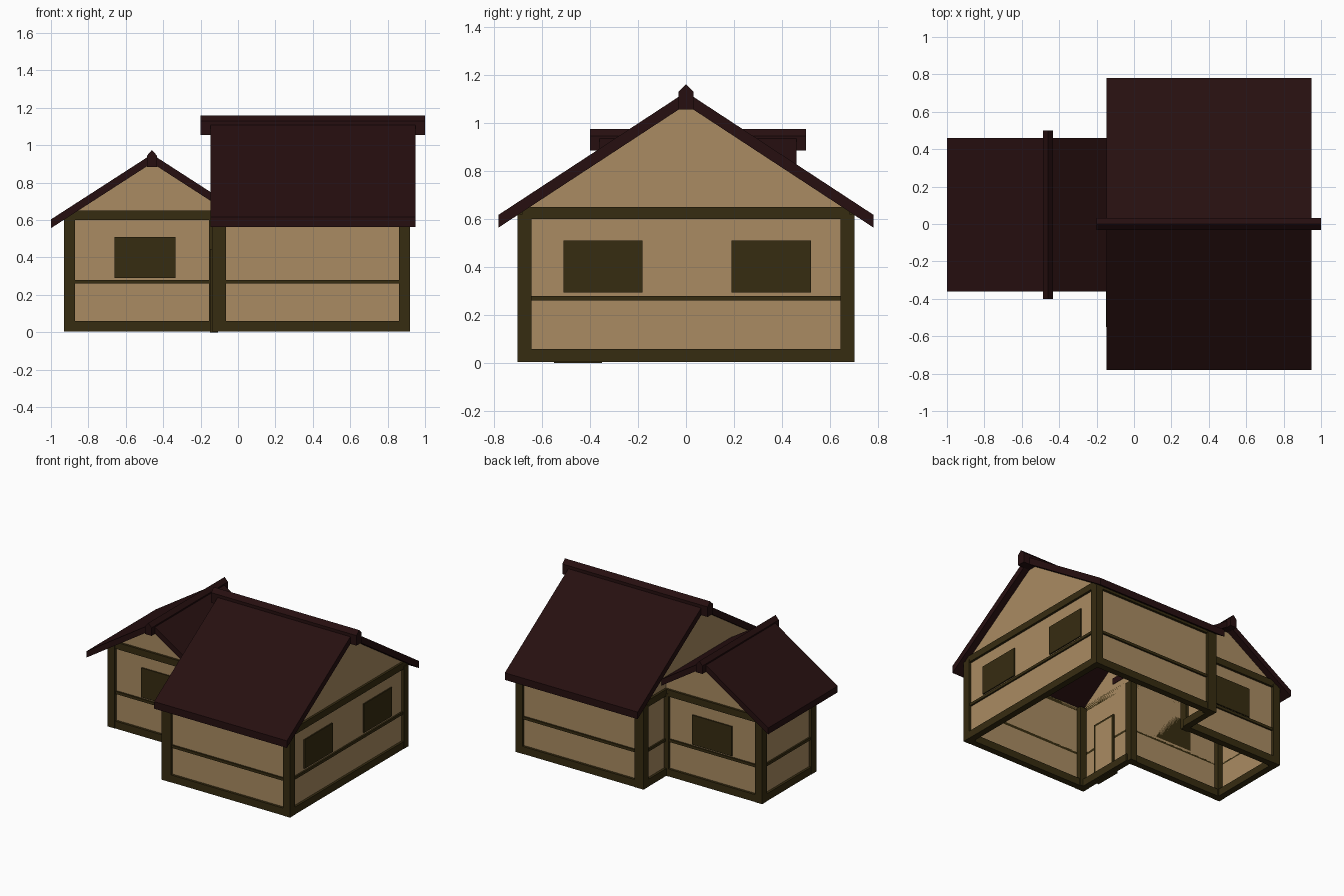
import bpy, bmesh
from mathutils import Vector

if "Cube" in bpy.data.objects:
    bpy.data.objects.remove(bpy.data.objects["Cube"])


def material(name, col):
    m = bpy.data.materials.new(name)
    m.diffuse_color = (*col, 1)
    m.use_nodes = True
    m.node_tree.nodes["Principled BSDF"].inputs["Base Color"].default_value = m.diffuse_color
    return m


PLASTER = material("tan plaster", (0.40, 0.26, 0.122))
TIMBER = material("dark olive timber", (0.037, 0.025, 0.0055))
ROOF = material("dark maroon roof", (0.0195, 0.0047, 0.005))


def make(name, bm, mat):
    me = bpy.data.meshes.new(name)
    bm.to_mesh(me)
    bm.free()
    me.materials.append(mat)
    ob = bpy.data.objects.new(name, me)
    bpy.context.collection.objects.link(ob)
    return ob


def box(name, x0, x1, y0, y1, z0, z1, mat=TIMBER):
    bm = bmesh.new()
    bmesh.ops.create_cube(bm, size=1)
    for v in bm.verts:
        v.co = (x0 + (v.co.x + .5) * (x1 - x0),
                y0 + (v.co.y + .5) * (y1 - y0),
                z0 + (v.co.z + .5) * (z1 - z0))
    return make(name, bm, mat)


def panel(name, pts, mat=PLASTER):
    bm = bmesh.new()
    bm.faces.new([bm.verts.new(p) for p in pts])
    return make(name, bm, mat)


def extrude(name, profile, axis, a, b, mat):
    """Profile of (side, z) points pushed along x or y from a to b."""
    bm = bmesh.new()
    at = (lambda s, z: (a, s, z)) if axis == 'x' else (lambda s, z: (s, a, z))
    f = bm.faces.new([bm.verts.new(at(s, z)) for s, z in profile])
    r = bmesh.ops.extrude_face_region(bm, geom=[f])
    d = Vector((b - a, 0, 0) if axis == 'x' else (0, b - a, 0))
    bmesh.ops.translate(bm, vec=d, verts=[g for g in r['geom'] if isinstance(g, bmesh.types.BMVert)])
    bmesh.ops.recalc_face_normals(bm, faces=bm.faces)
    return make(name, bm, mat)


B = 0.005            # underside of the frame
MX0, MX1, MY = -0.12, 0.90, 0.68        # main wall planes
WX, WY0, WY1 = -0.91, -0.19, 0.41       # wing wall planes
P = 0.02             # how far timber stands out from the plaster


def main_z(y): return 1.075 - 0.655 * abs(y)
def wing_z(x): return 0.905 - 0.645 * abs(x + 0.46)


# Plaster walls, main block
for s, n in ((-1, "front"), (1, "back")):
    panel("main_wall_" + n, [(MX0, s * MY, B), (MX1, s * MY, B),
                             (MX1, s * MY, main_z(MY)), (MX0, s * MY, main_z(MY))])
panel("main_wall_right", [(MX1, -MY, B), (MX1, MY, B), (MX1, MY, main_z(MY)),
                          (MX1, 0, main_z(0)), (MX1, -MY, main_z(MY))])
# left gable wall keeps an opening into the wing
panel("main_wall_left", [(MX0, y, z) for y, z in (
    (-MY, B), (WY0, B), (WY0, .65), (WY1, .65), (WY1, B), (MY, B),
    (MY, main_z(MY)), (0, main_z(0)), (-MY, main_z(MY)))])

# Plaster walls, wing
for y, n in ((WY0, "front"), (WY1, "back")):
    panel("wing_wall_" + n, [(WX, y, B), (MX0, y, B), (MX0, y, wing_z(MX0)),
                             (-.46, y, wing_z(-.46)), (WX, y, wing_z(WX))])
panel("wing_wall_left", [(WX, WY0, B), (WX, WY1, B),
                         (WX, WY1, wing_z(WX)), (WX, WY0, wing_z(WX))])


# Timber posts: outer faces stand P proud of the plaster
def post(name, xa, xb, ya, yb, top=0.62):
    box(name, xa, xb, ya, yb, B, top)


W = 0.058
for s, n in ((-1, "front"), (1, "back")):
    ya, yb = sorted((s * (MY + P), s * (MY + P - W)))
    post("main_post_right_" + n, MX1 + P - W, MX1 + P, ya, yb)
    post("main_post_left_" + n, MX0 - P, MX0 - P + .075, ya, yb)
for y, s, n in ((WY0, -1, "front"), (WY1, 1, "back")):
    ya, yb = sorted((y + s * P, y + s * (P - W)))
    post("wing_post_" + n, WX - P, WX - P + W, ya, yb)
    post("junction_post_" + n, MX0 - P - .015, MX0 + .02, ya, yb)

# Horizontal timbers: sill, middle rail and top plate on every wall
for n, z0, z1, o, i in (("sill", B, .06, .018, .03), ("rail", .26, .28, .012, 0),
                        ("top_plate", .60, .65, .017, 0)):
    zs = min(z1, .64)     # under the eaves the roof covers the plate
    for s, side in ((-1, "front"), (1, "back")):
        ya, yb = sorted((s * (MY + o), s * (MY - i)))
        box(f"main_{n}_{side}", MX0, MX1, ya, yb, z0, zs)
    box(f"main_{n}_right", MX1 - i, MX1 + o, -MY, MY, z0, z1)
    box(f"main_{n}_left_front", MX0 - o, MX0 + i, -MY, WY0, z0, z1)
    box(f"main_{n}_left_back", MX0 - o, MX0 + i, WY1, MY, z0, z1)
    box(f"wing_{n}_front", WX, MX0, WY0 - o, WY0 + i, z0, z1)
    box(f"wing_{n}_back", WX, MX0, WY1 - i, WY1 + o, z0, z1)
    box(f"wing_{n}_left", WX - o, WX + i, WY0, WY1, z0, zs)

# Windows
box("wing_window_front", -.66, -.335, WY0 - .009, WY0, .29, .51)
box("wing_window_back", -.67, -.345, WY1, WY1 + .009, .29, .51)
for y0, n in ((-.51, "front"), (.19, "back")):
    box("main_window_" + n, MX1, MX1 + .009, y0, y0 + .33, .295, .51)

# Door in the inner corner, with a timber frame
box("door", MX0 - .02, MX0 + .012, -.535, -.365, .005, .43, PLASTER)
for y0, n in ((-.55, "front"), (-.365, "back")):
    box("door_jamb_" + n, MX0 - .03, MX0 + .012, y0, y0 + .015, 0, .43)
box("door_head", MX0 - .03, MX0 + .012, -.55, -.35, .43, .445)
box("door_step", MX0 - .03, MX0 + .012, -.55, -.35, 0, .012)

# Roofs: chevron slabs with upright eave edges
T = 0.053
extrude("main_roof", [(-.78, main_z(.78)), (0, main_z(0)), (.78, main_z(.78)),
                      (.78, main_z(.78) + T), (0, main_z(0) + T), (-.78, main_z(.78) + T)],
        'x', -.147, .95, ROOF)
R = -.11             # the wing roof stops at the main gable
extrude("wing_roof", [(-1, wing_z(-1)), (-.46, wing_z(-.46)), (R, wing_z(R)),
                      (R, wing_z(R) + .047), (-.46, wing_z(-.46) + .047), (-1, wing_z(-1) + .047)],
        'y', -.36, .46, ROOF)


# Ridge beams with pointed tops
def ridge(name, c, w, z0, z1, z2, axis, a, b):
    extrude(name, [(c - w, z0), (c + w, z0), (c + w, z1), (c, z2), (c - w, z1)], axis, a, b, ROOF)


ridge("main_ridge", 0, .031, 1.055, 1.13, 1.16, 'x', -.20, 1.0)
ridge("wing_ridge", -.46, .026, .885, .945, .975, 'y', -.40, .50)
